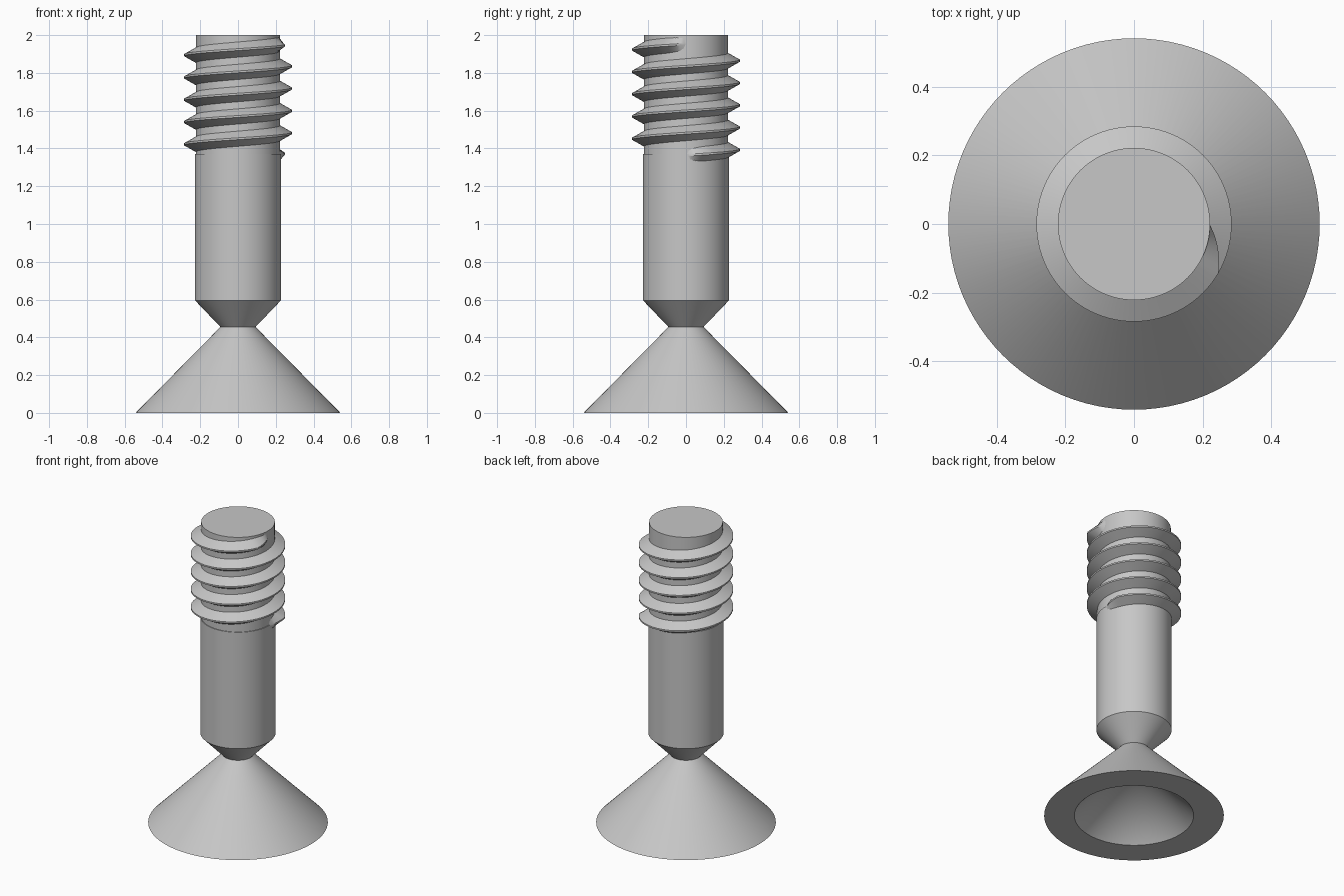
import bpy, bmesh, math

cube = bpy.data.objects.get("Cube")
if cube:
    bpy.data.objects.remove(cube, do_unlink=True)

GREY = (0.57, 0.57, 0.57, 1.0)
metal = bpy.data.materials.new("grey_metal")
metal.use_nodes = True
metal.diffuse_color = GREY
metal.node_tree.nodes["Principled BSDF"].inputs["Base Color"].default_value = GREY


def finish(name, bm):
    """Turn a bmesh into a smooth shaded grey object with sharp edges kept."""
    bmesh.ops.recalc_face_normals(bm, faces=bm.faces)
    mesh = bpy.data.meshes.new(name)
    bm.to_mesh(mesh)
    bm.free()
    mesh.materials.append(metal)
    obj = bpy.data.objects.new(name, mesh)
    bpy.context.collection.objects.link(obj)
    bpy.ops.object.select_all(action="DESELECT")
    obj.select_set(True)
    bpy.context.view_layer.objects.active = obj
    bpy.ops.object.shade_smooth_by_angle(angle=math.radians(25))
    return obj


def lathe(name, profile, steps=96):
    """Revolve (radius, z) points, from axis to axis, around z."""
    bm = bmesh.new()
    verts = [bm.verts.new((r, 0, z)) for r, z in profile]
    edges = [bm.edges.new(pair) for pair in zip(verts, verts[1:])]
    bmesh.ops.spin(bm, geom=verts + edges, cent=(0, 0, 0), axis=(0, 0, 1),
                   angle=math.tau, steps=steps, use_merge=True)
    bmesh.ops.remove_doubles(bm, verts=bm.verts, dist=0.0001)
    return finish(name, bm)


# Flared foot with a conical hollow underneath
NECK_R, NECK_Z = 0.093, 0.455
lathe("conical_foot", [(0, 0.36), (0.36, 0), (0.542, 0), (NECK_R, NECK_Z), (0, NECK_Z)])

# Shaft with tapered lower end and slightly slimmer threaded core
SHAFT_R, CORE_R, LEDGE_Z = 0.227, 0.222, 1.37
lathe("shaft", [(0, NECK_Z), (NECK_R, NECK_Z), (SHAFT_R, 0.595), (SHAFT_R, LEDGE_Z),
                (CORE_R, LEDGE_Z), (CORE_R, 2), (0, 2)])

# Right-handed screw thread whose crest fades out at both ends
TURNS, STEPS, PITCH, START_Z = 5, 96, 0.118, 1.363
ROOT_R, CREST_R, ROOT_HALF, CREST_HALF = 0.217, 0.285, 0.043, 0.005
FADE = STEPS // 12
bm = bmesh.new()
total = TURNS * STEPS
rings = []
for i in range(total + 1):
    angle = math.tau * i / STEPS
    z = START_Z + PITCH * i / STEPS
    grow = min(1, i / FADE, (total - i) / FADE)
    crest = ROOT_R + 0.003 + (CREST_R - ROOT_R - 0.003) * grow
    section = [(ROOT_R, -ROOT_HALF), (crest, -CREST_HALF),
               (crest, CREST_HALF), (ROOT_R, ROOT_HALF)]
    rings.append([bm.verts.new((r * math.cos(angle), r * math.sin(angle), z + dz))
                  for r, dz in section])
for a, b in zip(rings, rings[1:]):
    for k in range(4):
        n = (k + 1) % 4
        bm.faces.new((a[k], a[n], b[n], b[k]))
bm.faces.new(rings[0])
bm.faces.new(rings[-1])
finish("screw_thread", bm)
